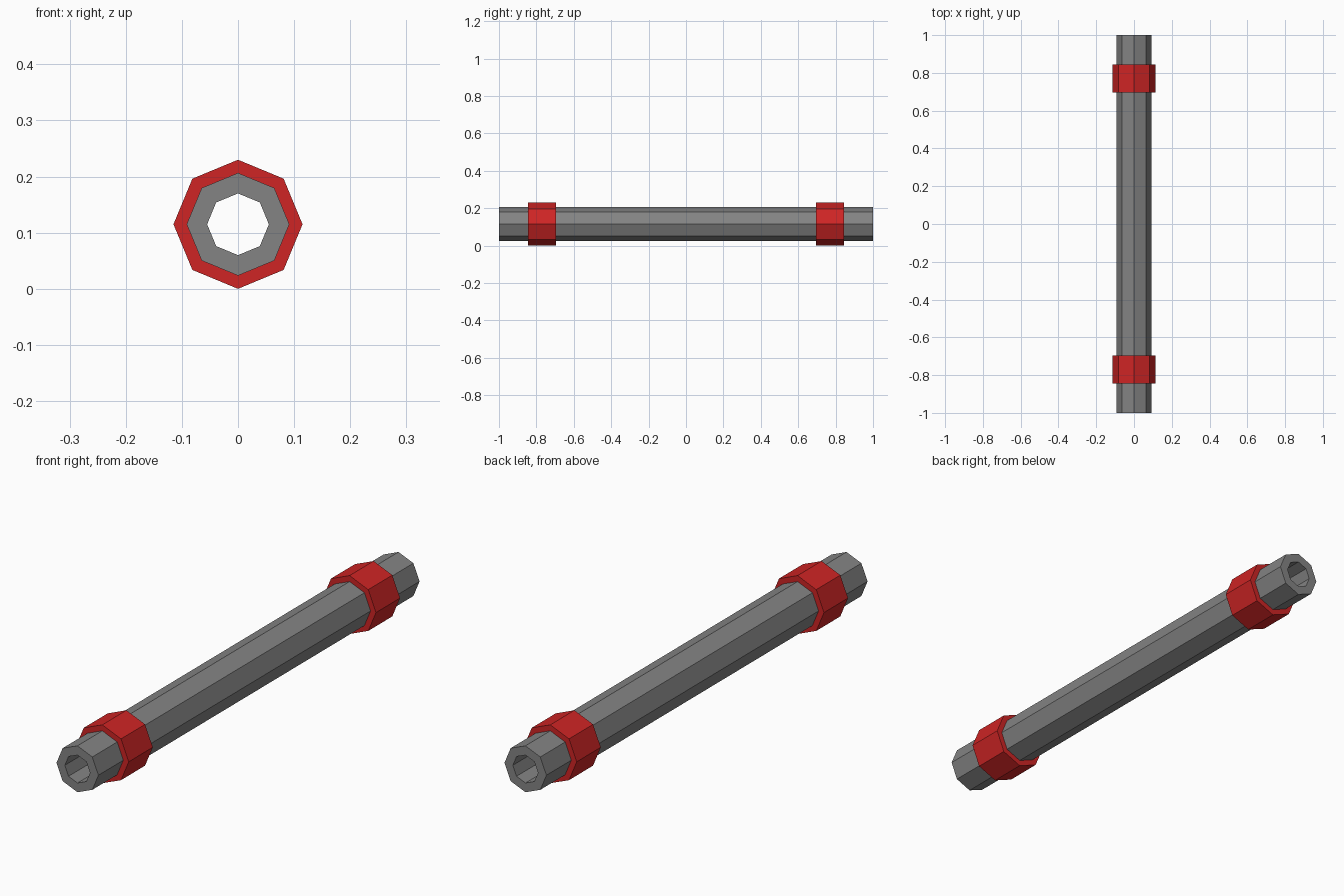
import bpy, bmesh, math

if "Cube" in bpy.data.objects:
    bpy.data.objects.remove(bpy.data.objects["Cube"])

SIDES = 8
CENTRE_Z = 0.115


def material(name, rgb):
    m = bpy.data.materials.new(name)
    m.diffuse_color = (*rgb, 1.0)
    m.use_nodes = True
    m.node_tree.nodes["Principled BSDF"].inputs["Base Color"].default_value = m.diffuse_color
    return m


grey = material("steel grey", (0.23, 0.23, 0.23))
red = material("collar red", (0.62, 0.018, 0.018))


def tube(name, outer, inner, y0, y1, mat):
    """Flat-sided hollow tube along y with a corner at the top."""
    bm = bmesh.new()
    loops = []
    for r, y in ((outer, y0), (outer, y1), (inner, y1), (inner, y0)):
        angles = [2 * math.pi * i / SIDES for i in range(SIDES)]
        loops.append([bm.verts.new((r * math.cos(a), y, CENTRE_Z + r * math.sin(a)))
                      for a in angles])
    for k in range(4):
        a, b = loops[k], loops[(k + 1) % 4]
        for i in range(SIDES):
            j = (i + 1) % SIDES
            bm.faces.new((a[i], a[j], b[j], b[i]))
    bmesh.ops.recalc_face_normals(bm, faces=bm.faces)
    me = bpy.data.meshes.new(name)
    bm.to_mesh(me)
    bm.free()
    me.materials.append(mat)
    ob = bpy.data.objects.new(name, me)
    bpy.context.collection.objects.link(ob)
    return ob


# Long hollow pipe
tube("pipe", 0.0915, 0.055, -1.0, 1.0, grey)

# Red collar near each end
tube("front_collar", 0.115, 0.0905, -0.845, -0.695, red)
tube("back_collar", 0.115, 0.0905, 0.695, 0.845, red)
